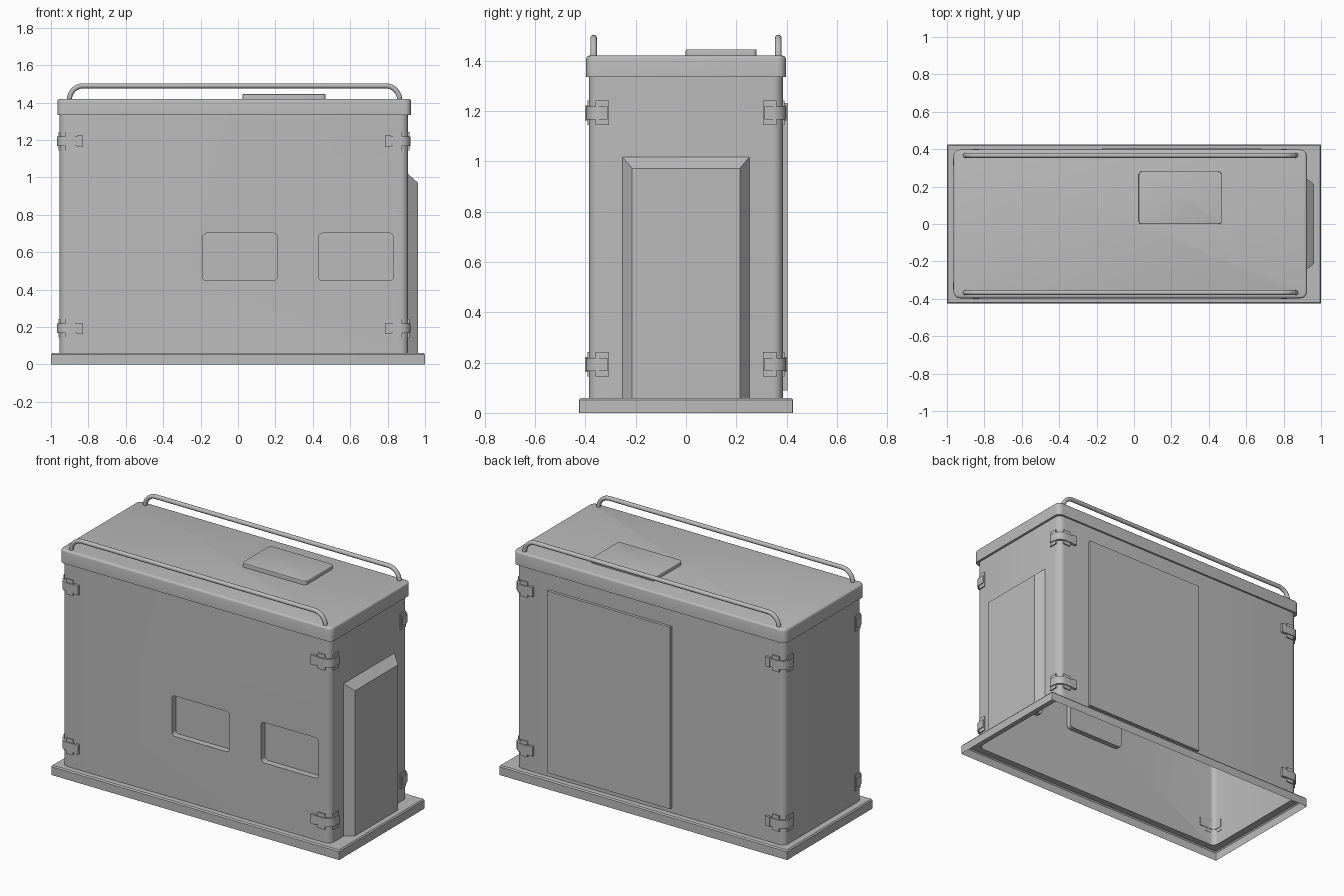
import bpy, bmesh, math

cube = bpy.data.objects.get("Cube")
if cube:
    bpy.data.objects.remove(cube, do_unlink=True)

grey = bpy.data.materials.new("plain_grey")
grey.use_nodes = True
COLOUR = (0.5, 0.5, 0.5, 1)
grey.diffuse_color = COLOUR
grey.node_tree.nodes["Principled BSDF"].inputs["Base Color"].default_value = COLOUR

CX, HX, HY = -0.022, 0.932, 0.385      # body centre and half sizes
BODY_TOP, BASE_TOP = 1.34, 0.06


def finish(name, bm):
    """Turn a bmesh into a shaded, coloured object."""
    bmesh.ops.recalc_face_normals(bm, faces=bm.faces)
    mesh = bpy.data.meshes.new(name)
    bm.to_mesh(mesh)
    bm.free()
    mesh.materials.append(grey)
    ob = bpy.data.objects.new(name, mesh)
    bpy.context.collection.objects.link(ob)
    shade(ob)
    return ob


def activate(ob):
    bpy.ops.object.select_all(action='DESELECT')
    ob.select_set(True)
    bpy.context.view_layer.objects.active = ob


def shade(ob):
    activate(ob)
    bpy.ops.object.shade_smooth_by_angle(angle=math.radians(35))


def loft(name, loops, start=True, end=True):
    """Skin a list of equal closed loops, with optional end caps."""
    bm = bmesh.new()
    rings = [[bm.verts.new(p) for p in loop] for loop in loops]
    for a, b in zip(rings, rings[1:]):
        for i in range(len(a)):
            j = (i + 1) % len(a)
            bm.faces.new((a[i], a[j], b[j], b[i]))
    if start:
        bm.faces.new(rings[0])
    if end:
        bm.faces.new(rings[-1])
    return finish(name, bm)


def rounded(cx, cy, hx, hy, r, seg=6):
    """Rounded rectangle outline."""
    pts = []
    for q, (sx, sy) in enumerate([(1, 1), (-1, 1), (-1, -1), (1, -1)]):
        for k in range(seg + 1):
            a = math.pi / 2 * (q + k / seg)
            pts.append((cx + sx * (hx - r) + r * math.cos(a),
                        cy + sy * (hy - r) + r * math.sin(a)))
    return pts


def at_z(pts, z):
    return [(x, y, z) for x, y in pts]


def at_y(pts, y):
    return [(x, y, z) for x, z in pts]


def slab(name, cx, cy, hx, hy, z0, z1, r, edge):
    """Rounded plate with a softened top edge."""
    loops = [at_z(rounded(cx, cy, hx, hy, r), z0)]
    for k in range(4):
        a = math.pi / 6 * k
        inset = edge * (1 - math.cos(a))
        loops.append(at_z(rounded(cx, cy, hx - inset, hy - inset, r - inset),
                          z1 - edge + edge * math.sin(a)))
    return loft(name, loops)


# Base: open-bottomed skirt whose top runs in to the body
loft("base", [at_z(rounded(0, 0, 1, 0.425, 0.004), 0),
              at_z(rounded(0, 0, 1, 0.425, 0.004), BASE_TOP - 0.008),
              at_z(rounded(0, 0, 0.994, 0.419, 0.004), BASE_TOP),
              at_z(rounded(CX, 0, HX - 0.008, HY - 0.008, 0.035), BASE_TOP)], False, False)

# Body: hollow thin-walled shell
outer = rounded(CX, 0, HX, HY, 0.04)
inner = rounded(CX, 0, HX - 0.008, HY - 0.008, 0.032)
body = loft("body", [at_z(inner, BASE_TOP), at_z(outer, BASE_TOP),
                     at_z(outer, BODY_TOP), at_z(inner, BODY_TOP),
                     at_z(inner, BASE_TOP)], False, False)
bm = bmesh.new()
bm.from_mesh(body.data)
bmesh.ops.remove_doubles(bm, verts=bm.verts, dist=0.0001)
bmesh.ops.recalc_face_normals(bm, faces=bm.faces)
bm.to_mesh(body.data)
bm.free()

# Recessed front windows: cut the wall, then set a tray behind each hole
for label, x in (("middle", 0.01), ("left", 0.63)):
    shape = rounded(x, 0.575, 0.2, 0.127, 0.022)
    cutter = loft("window_cutter", [at_y(shape, -0.5), at_y(shape, -0.3)])
    mod = body.modifiers.new("window", 'BOOLEAN')
    mod.operation = 'DIFFERENCE'
    mod.solver = 'EXACT'
    mod.object = cutter
    activate(body)
    bpy.ops.object.modifier_apply(modifier=mod.name)
    bpy.data.objects.remove(cutter, do_unlink=True)
    loft(label + "_window_recess", [at_y(shape, -HY), at_y(shape, -HY + 0.04)], False, True)
shade(body)

# Lid and roof hatch
slab("lid", -0.02, 0, 0.945, 0.397, 1.335, 1.42, 0.035, 0.012)
slab("roof_hatch", 0.247, 0.14, 0.222, 0.141, 1.415, 1.445, 0.018, 0.004)

# Back door panel
door = [(-0.172, 0.09), (0.682, 0.09), (0.682, 1.232), (-0.172, 1.232)]
loft("back_door", [at_y(door, HY - 0.002), at_y(door, 0.403)])

# Tapered side housing
def housing_loop(x, half, top):
    return [(x, -half, BASE_TOP), (x, half, BASE_TOP), (x, half, top), (x, -half, top)]

loft("side_housing", [housing_loop(0.905, 0.256, 1.022),
                      housing_loop(0.962, 0.214, 0.972)], False, True)


# Roof rails: round bar swept along a bent path
def rail(name, y, radius=0.0135):
    bend, x0, x1, top = 0.075, -0.902, 0.864, 1.49
    path = [(x0, 1.41, 0)]
    for k in range(9):
        a = math.pi / 2 * k / 8
        path.append((x0 + bend * (1 - math.cos(a)), top - bend * (1 - math.sin(a)), a))
    mid = x0 + x1
    path += [(mid - x, z, math.pi - a) for x, z, a in reversed(path)]
    loops = []
    for x, z, a in path:
        ring = []
        for k in range(12):
            t = math.tau * k / 12
            d = radius * math.cos(t)
            ring.append((x - d * math.cos(a), y + radius * math.sin(t), z + d * math.sin(a)))
        loops.append(ring)
    loft(name, loops)


rail("front_rail", -0.367)
rail("back_rail", 0.367)


# Corner clips: strap bent round the corner, with a plate on each wall
def clip(name, sx, sy, z):
    def place(pts, h):
        return [(CX + sx * (HX - u), sy * (HY - v), z + h) for u, v in pts]

    def extrude(part, pts, h):
        loft(name + part, [place(pts, -h), place(pts, h)])

    def bend(r):
        return [(0.04 - r * math.sin(a), 0.04 - r * math.cos(a))
                for a in (math.pi / 2 * k / 6 for k in range(7))]

    def block(u0, u1, v0, v1):
        return [(u0, v0), (u1, v0), (u1, v1), (u0, v1)]

    out, depth = -0.013, 0.012
    strap = [(0.12, out)] + bend(0.04 - out) + [(out, 0.072)]
    strap += [(depth, 0.072)] + bend(0.04 - depth)[::-1] + [(0.12, depth)]
    extrude("_strap", strap, 0.026)
    extrude("_front_plate", block(0.032, 0.082, -0.007, 0.01), 0.049)
    extrude("_side_plate", block(-0.007, 0.01, 0.026, 0.078), 0.049)
    extrude("_latch", block(0.092, 0.124, -0.016, 0.008), 0.03)


for sx, side in ((1, "left"), (-1, "right")):
    for sy, face in ((-1, "front"), (1, "back")):
        for z, level in ((0.193, "lower"), (1.193, "upper")):
            clip(f"{level}_{face}_{side}_clip", sx, sy, z)
